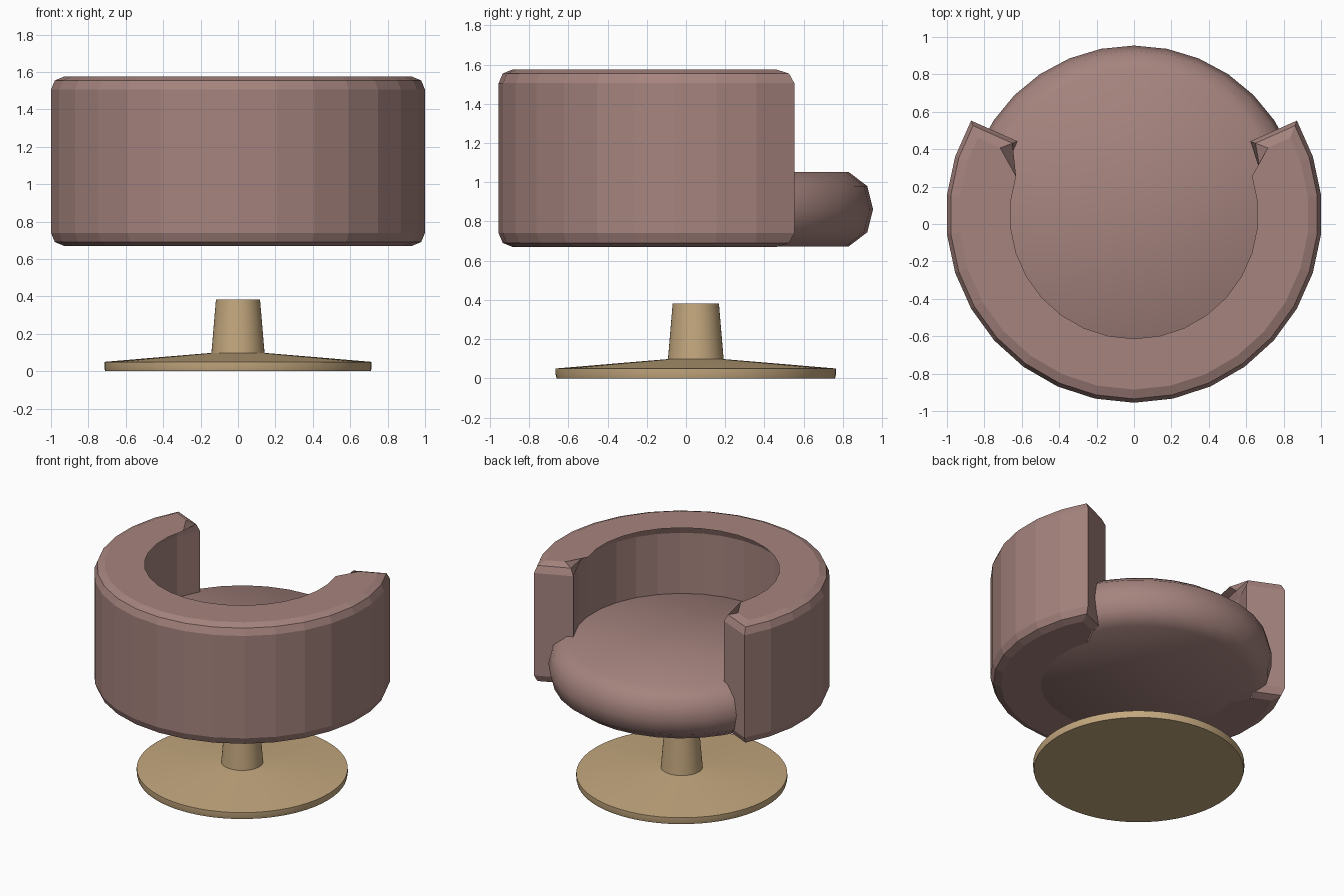
import bpy, bmesh, math

if "Cube" in bpy.data.objects:
    bpy.data.objects.remove(bpy.data.objects["Cube"])

CY = 0.05  # shared vertical axis of all parts


def material(name, rgb):
    m = bpy.data.materials.new(name)
    m.diffuse_color = (*rgb, 1)
    m.use_nodes = True
    m.node_tree.nodes["Principled BSDF"].inputs["Base Color"].default_value = m.diffuse_color
    return m


fabric = material("fabric", (0.38, 0.23, 0.21))
wood = material("wood", (0.55, 0.39, 0.21))


def finish(bm, name, mat, smooth=None):
    bmesh.ops.recalc_face_normals(bm, faces=bm.faces)
    me = bpy.data.meshes.new(name)
    bm.to_mesh(me)
    bm.free()
    me.materials.append(mat)
    ob = bpy.data.objects.new(name, me)
    bpy.context.collection.objects.link(ob)
    if smooth:
        bpy.ops.object.select_all(action='DESELECT')
        bpy.context.view_layer.objects.active = ob
        ob.select_set(True)
        bpy.ops.object.shade_smooth_by_angle(angle=math.radians(smooth))
    return ob


def lathe(name, profile, n, mat, smooth):
    bm = bmesh.new()
    rings = [[bm.verts.new((r * math.sin(2 * math.pi * i / n),
                            CY + r * math.cos(2 * math.pi * i / n), z))
              for i in range(n)] for r, z in profile]
    for a, b in zip(rings, rings[1:]):
        for i in range(n):
            j = (i + 1) % n
            bm.faces.new((a[i], a[j], b[j], b[i]))
    bm.faces.new(rings[0])
    bm.faces.new(rings[-1])
    return finish(bm, name, mat, smooth)


# Wrap-around back: C-shaped footprint, extruded, top and bottom rims rounded
def backrest():
    R, T, z0, z1 = 1.0055, 0.272, 0.67, 1.575
    outer, inner = [], []
    for k in range(-10, 11):
        a = math.radians(12 * k)
        p = (R * math.sin(a), CY - R * math.cos(a))
        # end cuts are square to the last facet
        b = math.radians(12 * k - math.copysign(6, k)) if abs(k) == 10 else a
        if abs(k) == 10:
            b = a + math.radians(-6 if k > 0 else 6)
        outer.append(p)
        inner.append((p[0] - T * math.sin(b), p[1] + T * math.cos(b)))
    loop = outer + inner[::-1]
    bm = bmesh.new()
    low = [bm.verts.new((x, y, z0)) for x, y in loop]
    top = [bm.verts.new((x, y, z1)) for x, y in loop]
    bm.faces.new(low[::-1])
    bm.faces.new(top)
    n = len(loop)
    for i in range(n):
        j = (i + 1) % n
        bm.faces.new((low[i], low[j], top[j], top[i]))
    rim = [e for e in bm.edges if abs(e.verts[0].co.z - e.verts[1].co.z) < 1e-5]
    bmesh.ops.bevel(bm, geom=rim, offset=0.07, offset_type='OFFSET',
                    segments=2, profile=0.5, affect='EDGES')
    return finish(bm, "backrest", fabric)


backrest()

# Round seat cushion with a bulging edge
lathe("seat", [(0.78, 0.673), (0.875, 0.745), (0.904, 0.862),
               (0.875, 0.98), (0.78, 1.052)], 32, fabric, 50)

# Trumpet pedestal
lathe("pedestal", [(0.71, 0), (0.715, 0.02), (0.715, 0.05), (0.142, 0.098),
                   (0.118, 0.382)], 64, wood, 30)
